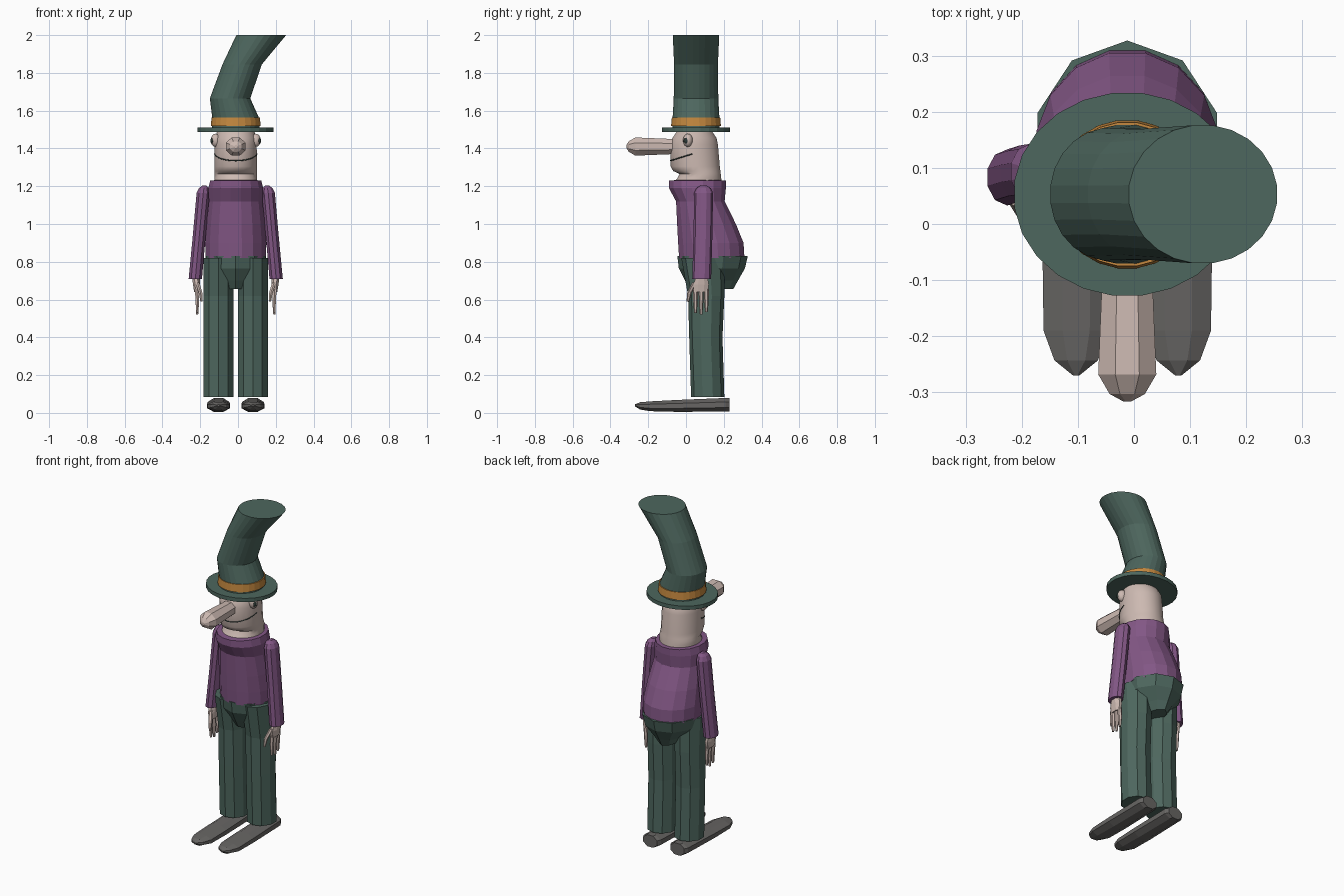
import bpy, bmesh, math
from mathutils import Vector

CX = -0.012  # centre line of the figure


def mat(name, rgb):
    m = bpy.data.materials.new(name)
    m.diffuse_color = (*rgb, 1)
    return m


GREEN = mat("dark green", (0.075, 0.135, 0.112))
PURPLE = mat("purple", (0.225, 0.095, 0.235))
SKIN = mat("skin", (0.61, 0.49, 0.445))
GREY = mat("shoe grey", (0.135, 0.13, 0.125))
ORANGE = mat("orange band", (0.56, 0.25, 0.05))
DARK = mat("dark pupil", (0.025, 0.04, 0.035))


def loft(name, rings, n, m, u=(1, 0, 0), v=(0, 1, 0), turn=0.5):
    """Skin a stack of ellipses, each (centre, radius along u, radius along v)."""
    u, v = Vector(u), Vector(v)
    bm = bmesh.new()
    loops = []
    for c, ru, rv in rings:
        loops.append([bm.verts.new(Vector(c) + u * ru * math.cos(a) + v * rv * math.sin(a))
                      for a in (2 * math.pi * (i + turn) / n for i in range(n))])
    for a, b in zip(loops, loops[1:]):
        for i in range(n):
            j = (i + 1) % n
            bm.faces.new((a[i], a[j], b[j], b[i]))
    bm.faces.new(loops[0])
    bm.faces.new(loops[-1])
    bmesh.ops.recalc_face_normals(bm, faces=bm.faces)
    me = bpy.data.meshes.new(name)
    bm.to_mesh(me)
    bm.free()
    me.materials.append(m)
    ob = bpy.data.objects.new(name, me)
    bpy.context.collection.objects.link(ob)
    return ob


def stack(rows):
    """Rows of (z, front y, back y, half width) become centred ellipses."""
    return [((CX, (f + b) / 2, z), w, (b - f) / 2) for z, f, b, w in rows]


def ball(name, loc, size, m):
    bpy.ops.mesh.primitive_uv_sphere_add(segments=12, ring_count=8, location=loc)
    ob = bpy.context.object
    ob.name = name
    ob.scale = size
    ob.data.materials.append(m)
    bpy.ops.object.shade_smooth()


# hat: leaning crown, band and brim
HY = 0.053
loft("hat_crown", [((CX, HY, 1.50), 0.126, 0.126), ((CX, HY, 1.56), 0.125, 0.125),
                   ((-0.042, HY, 1.665), 0.108, 0.119), ((0.022, HY, 1.845), 0.105, 0.117),
                   ((0.123, HY, 2.0), 0.133, 0.124)], 24, GREEN)
loft("hat_band", [((CX, HY, 1.52), 0.133, 0.133), ((CX, HY, 1.565), 0.129, 0.129)], 24, ORANGE)
loft("hat_brim", [((CX, HY, 1.487), 0.203, 0.182), ((CX, HY, 1.51), 0.203, 0.182)], 24, GREEN)

# head with neck and chin
head = loft("head", stack([
    (1.22, -0.065, 0.19, 0.115), (1.245, -0.045, 0.187, 0.114), (1.265, -0.035, 0.185, 0.113),
    (1.28, -0.068, 0.183, 0.113), (1.305, -0.083, 0.18, 0.113), (1.42, -0.083, 0.17, 0.112),
    (1.455, -0.073, 0.163, 0.11), (1.495, -0.045, 0.135, 0.098)]), 24, SKIN)
bpy.context.view_layer.objects.active = head
head.select_set(True)
bpy.ops.object.shade_smooth_by_angle(angle=math.radians(35))

# nose
loft("nose", [((CX, y, 1.41), rx, rz) for y, rx, rz in
              [(-0.04, 0.046, 0.042), (-0.268, 0.056, 0.052), (-0.303, 0.034, 0.03),
               (-0.316, 0.008, 0.008)]], 8, SKIN, v=(0, 0, 1))

# mouth: thin curved line across the front of the face
cu = bpy.data.curves.new("mouth", "CURVE")
cu.dimensions = "3D"
cu.bevel_depth = 0.003
cu.bevel_resolution = 0
sp = cu.splines.new("POLY")
sp.points.add(16)
for i, p in enumerate(sp.points):
    a = math.radians(-175 + 170 * i / 16)
    p.co = (CX + 0.113 * math.cos(a), 0.046 + 0.129 * math.sin(a),
            1.375 + 0.04 * math.sin(a), 1)
cu.materials.append(DARK)
bpy.context.collection.objects.link(bpy.data.objects.new("mouth", cu))

# sweater with collar and rounded back
loft("sweater", stack([
    (0.82, -0.04, 0.313, 0.163), (0.90, -0.045, 0.308, 0.165), (1.0, -0.05, 0.267, 0.158),
    (1.12, -0.055, 0.207, 0.145), (1.19, -0.093, 0.214, 0.148), (1.23, -0.093, 0.214, 0.138),
    (1.232, -0.06, 0.185, 0.112)]), 16, PURPLE)

# trouser seat
loft("trouser_seat", stack([
    (0.655, 0.02, 0.25, 0.057), (0.70, -0.005, 0.275, 0.09), (0.765, -0.038, 0.312, 0.155),
    (0.83, -0.046, 0.327, 0.168)]), 10, GREEN)

for s, side in ((-1, "left"), (1, "right")):
    def X(d):
        return CX + s * d

    # trouser leg
    loft(side + "_leg", [((X(0.091), y, z), 0.084, r) for z, y, r in
                         [(0.085, 0.115, 0.088), (0.4, 0.105, 0.088), (0.62, 0.107, 0.096),
                          (0.82, 0.09, 0.115)]], 10, GREEN)

    # long shoe, flat at the heel and pointed at the toe
    loft(side + "_shoe", [((X(0.091), y, z), rx, rz) for y, z, rx, rz in
                          [(0.23, 0.043, 0.05, 0.038), (0.21, 0.043, 0.062, 0.039),
                           (-0.05, 0.037, 0.065, 0.034), (-0.19, 0.035, 0.063, 0.028),
                           (-0.243, 0.037, 0.042, 0.021), (-0.27, 0.04, 0.006, 0.006)]],
         8, GREY, v=(0, 0, 1))

    # sleeve with domed shoulder
    loft(side + "_sleeve", [((X(d), y, z), rx, ry) for d, y, z, rx, ry in
                            [(0.214, 0.083, 0.71, 0.037, 0.05), (0.192, 0.09, 0.95, 0.036, 0.05),
                             (0.172, 0.093, 1.165, 0.037, 0.05), (0.168, 0.093, 1.19, 0.028, 0.038),
                             (0.166, 0.093, 1.203, 0.012, 0.018)]], 10, PURPLE)

    # hand: palm, three fingers and a thumb
    loft(side + "_palm", [((X(0.206), 0.078, 0.64), 0.015, 0.042),
                          ((X(0.208), 0.08, 0.68), 0.02, 0.044),
                          ((X(0.21), 0.083, 0.715), 0.022, 0.035)], 8, SKIN)
    for i, (y, tip) in enumerate(((0.05, 0.53), (0.08, 0.52), (0.108, 0.535))):
        loft(f"{side}_finger_{i}", [((X(0.204), y, tip), 0.006, 0.007),
                                    ((X(0.203), y, 0.59), 0.011, 0.012),
                                    ((X(0.206), y, 0.655), 0.012, 0.013)], 6, SKIN)
    loft(side + "_thumb", [((X(0.182), 0.01, 0.59), 0.006, 0.007),
                           ((X(0.186), 0.018, 0.635), 0.011, 0.012),
                           ((X(0.203), 0.048, 0.69), 0.012, 0.015)], 6, SKIN)

    # bulging eye and pupil
    ball(side + "_eye", (X(0.106), 0.01, 1.443), (0.027, 0.026, 0.035), SKIN)
    ball(side + "_pupil", (X(0.126), 0.0, 1.441), (0.008, 0.013, 0.015), DARK)
